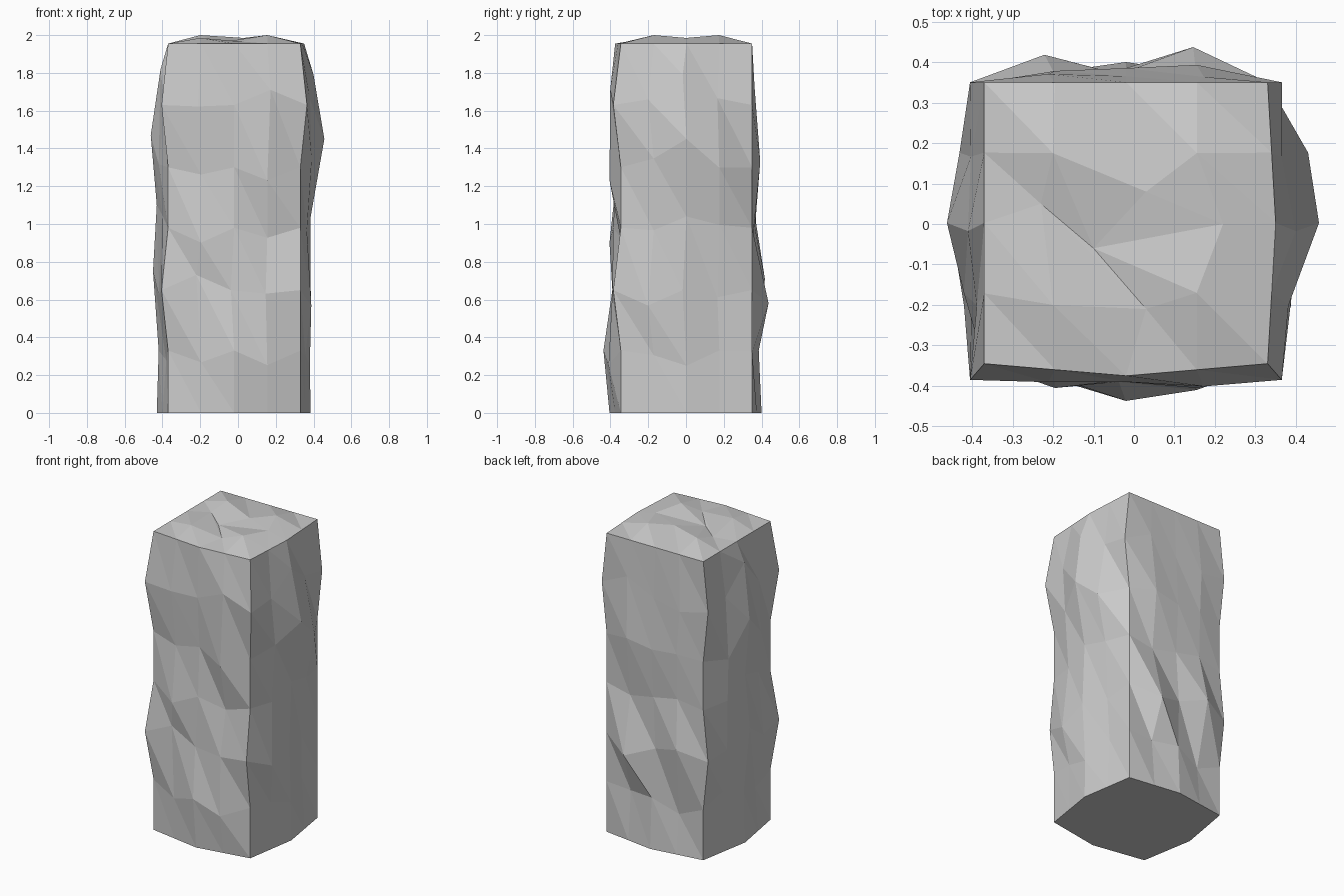
import bpy, bmesh, random
from mathutils import Vector

if "Cube" in bpy.data.objects:
    bpy.data.objects.remove(bpy.data.objects["Cube"])

random.seed(7)
LEVELS = [0, .33, .65, .98, 1.30, 1.63, 1.955]
N = 4  # facets across each side

# outward distance and height of the middle column of each side
SIDES = {
    "front": ([.405, .437, .39, .385, .37, .39, .375], LEVELS),
    "right": ([.385, .38, .385, .385, .457, .40, .35],
              [0, .25, .65, 1.04, 1.45, 1.79, 1.955]),
    "back": ([.40, .385, .39, .365, .385, .365, .35], LEVELS),
    "left": ([.43, .42, .45, .43, .462, .41, .37],
             [0, .33, .75, 1.10, 1.47, 1.82, 1.955]),
}
NORMALS = [Vector((0, -1, 0)), Vector((1, 0, 0)), Vector((0, 1, 0)), Vector((-1, 0, 0))]

# local knobs and notches: (side, column, level) -> outward distance
KNOBS = {(0, 3, 1): .41, (0, 1, 2): .37, (0, 1, 3): .405, (0, 3, 4): .405,
         (1, 3, 4): .43, (1, 1, 2): .388, (1, 3, 2): .345, (1, 3, 3): .37,
         (2, 1, 2): .437, (2, 3, 2): .418, (2, 2, 2): .37, (2, 1, 4): .393,
         (3, 1, 3): .425, (3, 3, 2): .42, (3, 3, 4): .42}


def corner(k, i):
    """Wobbling corner posts: 0 front left, 1 front right, 2 back right, 3 back left."""
    x = -.37 if k in (0, 3) else .33
    y = -.345 if k < 2 else .35
    if i == 5 or (i == 2 and k in (0, 3)):
        x += -.035 if x < 0 else .035
    if i in (2, 5) and k < 2:
        y -= .04
    return Vector((x, y, LEVELS[i]))


def side_point(s, j, i):
    """Point at column j of side s on level i."""
    a, b = corner(s, i), corner((s + 1) % 4, i)
    n = NORMALS[s]
    p = a.lerp(b, j / N)
    if j == 0:
        return p
    mid, heights = list(SIDES.values())[s]
    base = p.dot(n)
    out = mid[i] if j == 2 else (base + mid[i]) / 2
    inner = 0 < i < 6
    if j != 2 and inner:
        out += random.uniform(-.02, .02)
    out = KNOBS.get((s, j, i), out)
    p += n * (out - base)
    if j == 2:
        p.z = heights[i]
    elif inner:
        p.z += random.uniform(-.09, .09)
    return p


bm = bmesh.new()

# faceted shaft
rings = [[bm.verts.new(side_point(s, j, i)) for s in range(4) for j in range(N)]
         for i in range(7)]
for i in range(6):
    for c in range(4 * N):
        d = (c + 1) % (4 * N)
        a, b, e, f = rings[i][c], rings[i][d], rings[i + 1][d], rings[i + 1][c]
        bm.faces.new((a, b, f))
        bm.faces.new((b, e, f))

# flat underside
bm.faces.new(list(reversed(rings[0])))

# chipped top: rows run front to back and share the upper ring
top = rings[6]
chips = [[(-.20, -.20, 1.985), (.03, -.21, 1.965), (.155, -.17, 2.0)],
         [(-.23, .05, 1.965), (-.10, -.06, 1.96), (.22, 0, 1.985)],
         [(-.20, .175, 2.0), (.03, .08, 1.985), (.155, .175, 2.0)]]
grid = [top[0:5]]
for r in range(3):
    grid.append([top[15 - r]] + [bm.verts.new(p) for p in chips[r]] + [top[5 + r]])
grid.append([top[12], top[11], top[10], top[9], top[8]])
for r in range(4):
    for c in range(4):
        a, b, e, f = grid[r][c], grid[r][c + 1], grid[r + 1][c + 1], grid[r + 1][c]
        bm.faces.new((a, b, f))
        bm.faces.new((b, e, f))

bmesh.ops.recalc_face_normals(bm, faces=bm.faces)
mesh = bpy.data.meshes.new("stone_pillar")
bm.to_mesh(mesh)
bm.free()
pillar = bpy.data.objects.new("stone_pillar", mesh)
bpy.context.collection.objects.link(pillar)
